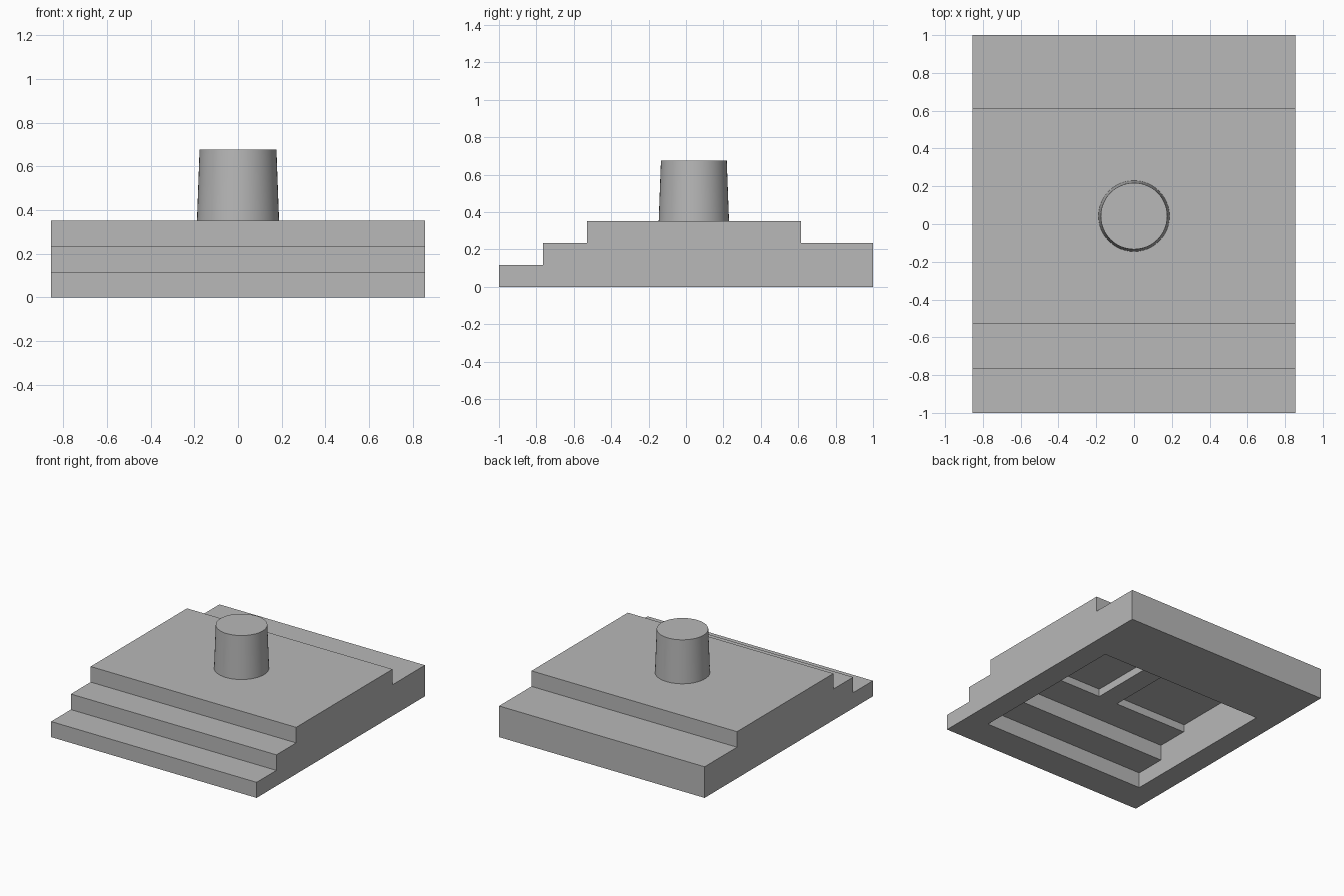
import bpy, bmesh, math
from mathutils import Matrix

cube = bpy.data.objects.get("Cube")
if cube:
    bpy.data.objects.remove(cube, do_unlink=True)

stone = bpy.data.materials.new("stone_grey")
stone.use_nodes = True
GREY = (0.48, 0.48, 0.48, 1)
stone.diffuse_color = GREY
stone.node_tree.nodes["Principled BSDF"].inputs["Base Color"].default_value = GREY

HALF_WIDTH = 0.855
STEP = 0.117            # height of one tier


def finish(bm, name):
    bmesh.ops.recalc_face_normals(bm, faces=bm.faces)
    mesh = bpy.data.meshes.new(name)
    bm.to_mesh(mesh)
    bm.free()
    mesh.materials.append(stone)
    obj = bpy.data.objects.new(name, mesh)
    bpy.context.collection.objects.link(obj)
    return obj


def extrude_profile(name, profile, x0, x1):
    """Extrude a closed (y, z) profile from x0 to x1."""
    bm = bmesh.new()
    face = bm.faces.new([bm.verts.new((x0, y, z)) for y, z in profile])
    result = bmesh.ops.extrude_face_region(bm, geom=[face])
    moved = [v for v in result["geom"] if isinstance(v, bmesh.types.BMVert)]
    bmesh.ops.translate(bm, verts=moved, vec=(x1 - x0, 0, 0))
    return finish(bm, name)


def cut(target, cutter):
    cutter.hide_render = True
    mod = target.modifiers.new("cut", 'BOOLEAN')
    mod.operation = 'DIFFERENCE'
    mod.solver = 'EXACT'
    mod.object = cutter
    bpy.context.view_layer.objects.active = target
    bpy.ops.object.modifier_apply(modifier=mod.name)
    bpy.data.objects.remove(cutter, do_unlink=True)


# Stepped base: two front steps, a platform and one back step
base = extrude_profile("stepped_base", [
    (-1, 0), (1, 0), (1, 2 * STEP), (0.615, 2 * STEP), (0.615, 3 * STEP),
    (-0.53, 3 * STEP), (-0.53, 2 * STEP), (-0.765, 2 * STEP),
    (-0.765, STEP), (-1, STEP)], -HALF_WIDTH, HALF_WIDTH)

# Stepped hollow in the underside
cut(base, extrude_profile("hollow_cutter", [
    (-0.76, -0.1), (0.505, -0.1), (0.505, 2 * STEP), (-0.525, 2 * STEP),
    (-0.525, STEP), (-0.76, STEP)], -0.685, 0.685))

# Two ceiling recesses with a rib left between them
for side in (-1, 1):
    cut(base, extrude_profile("recess_cutter", [
        (-0.28, 0.233), (0.51, 0.233), (0.51, 0.292), (-0.28, 0.292)],
        side * 0.08, side * 0.69))

# Tapered round post
bm = bmesh.new()
bmesh.ops.create_cone(bm, cap_ends=True, segments=48, radius1=0.188,
                      radius2=0.176, depth=0.326,
                      matrix=Matrix.Translation((0, 0.042, 0.513)))
post = finish(bm, "round_post")
bpy.ops.object.select_all(action='DESELECT')
post.select_set(True)
bpy.context.view_layer.objects.active = post
bpy.ops.object.shade_smooth_by_angle(angle=math.radians(30))
